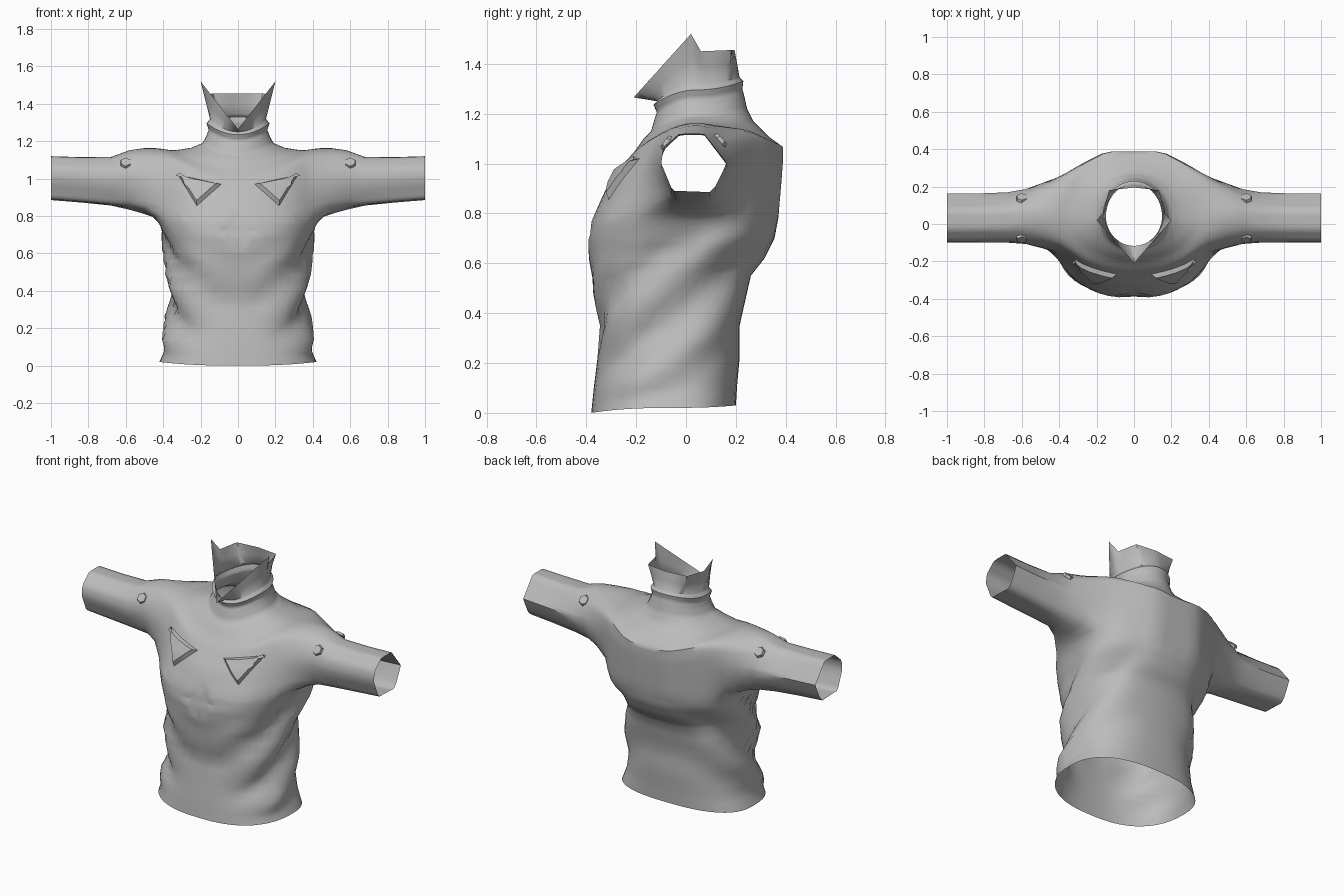
import bpy, bmesh, math
from mathutils import Vector

if "Cube" in bpy.data.objects:
    bpy.data.objects.remove(bpy.data.objects["Cube"])

grey = bpy.data.materials.new("light_grey_cloth")
grey.diffuse_color = (0.5, 0.5, 0.5, 1)
grey.use_nodes = True
grey.node_tree.nodes["Principled BSDF"].inputs["Base Color"].default_value = grey.diffuse_color
N, K, SUB = 48, 4, 3          # columns, armhole half width in columns, row steps

# body rows: side z, front z, back z, half width, front y, back y
ROWS = [
    (.02, 0, .03, .42, -.38, .20), (.10, .10, .11, .385, -.37, .205),
    (.22, .22, .22, .36, -.355, .215), (.35, .35, .35, .352, -.345, .215),
    (.56, .54, .55, .36, -.375, .26), (.65, .62, .62, .375, -.39, .315),
    (.72, .69, .70, .405, -.395, .355), (.80, .77, .78, .45, -.38, .37),
    (1.0, .90, .93, .45, -.32, .383), (1.09, .95, 1.0, .45, -.285, .388),
    (1.165, 1.0, 1.06, .43, -.25, .388), (1.15, 1.05, 1.11, .35, -.205, .33),
    (1.165, 1.10, 1.17, .25, -.17, .27), (1.19, 1.13, 1.22, .19, -.14, .245),
    (1.23, 1.175, 1.265, .168, -.127, .235), (1.262, 1.205, 1.3, .157, -.117, .226),
    (1.295, 1.235, 1.33, .168, -.13, .23), (1.32, 1.25, 1.345, .15, -.117, .215)]
ARM0, ARM1 = 7 * SUB, 10 * SUB
# upper back outline: fraction of half width, fraction of depth
BACK = [(0, 1), (.33, 1), (.67, .78), (.87, .62), (1, 0)]
# collar rim by angle: degrees from front to back, x, y, z
RIM = [(-90, 0, -.21, 1.265), (0, .2, .02, 1.52), (15, .165, .06, 1.45),
       (52, .135, .18, 1.455), (90, 0, .195, 1.455)]
# sleeve sections: x, y min, y max, z min, z max, facet blend
SLEEVE = [(.5, -.13, .22, .812, 1.165, 0), (.58, -.105, .185, .835, 1.15, .3),
          (.68, -.1, .17, .855, 1.115, .8), (.84, -.1, .165, .872, 1.115, 1),
          (1, -.1, .165, .885, 1.12, 1)]
CUFF = [(1, 0), (.3, 1), (-.45, 1), (-.95, .5), (-1, 0), (-.65, -.95), (.55, -1)]


def lerp(a, b, f):
    return tuple(p + (q - p) * f for p, q in zip(a, b))


def clamp(v):
    return min(1, max(0, v))


def bump(v, centre, width):
    return max(0, 1 - abs(v - centre) / width)


def polyline(table, u):
    for p, q in zip(table, table[1:]):
        if u <= q[0] + 1e-4:
            return lerp(p, q, (u - p[0]) / (q[0] - p[0]))[1:]
    return table[-1][1:]


def body_point(row, col):
    zs, zf, zb, hw, yf, yb = row
    e = .8 + .2 * clamp((zb - .75) / .25)                       # boxy waist, round shoulders
    w = clamp((zb - .66) / .14) * clamp((1.16 - zb) / .1)       # flat upper back
    t = 2 * math.pi * col / N
    c, s = math.cos(t), math.sin(t)
    yc = -.06 + .1 * clamp((zs - .4) / .5)
    x = hw * math.copysign(abs(c) ** e, c)
    depth = abs(s) ** e
    if s > 0:
        depth += w * (polyline(BACK, abs(x) / hw)[0] - depth)
    y = yc + ((yb - yc) if s > 0 else (yf - yc)) * depth
    z = zs + ((zb if s > 0 else zf) - zs) * s * s
    # diagonal drapery folds round the flanks
    v = z - .8 * (y + .07)
    side = clamp((abs(x) / hw - .35) / .4)
    if .06 < z < .8:
        k = (.11 * bump(v, .21, .13) + .11 * bump(v, .53, .12) - .06 * bump(v, .375, .05)
             - .05 * bump(v, .66, .05)) * side * min(1, (z - .06) / .06, (.8 - z) / .15)
        x, y = x * (1 + k), yc + (y - yc) * (1 + k * .6)
    # V shaped folds over the belly
    if s < 0 and .2 < z < .8:
        y -= .014 * bump(z, .40 + .75 * abs(x), .09) * min(1, abs(x) / .08)
        y += .012 * bump(z, .27 + .75 * abs(x), .08) * min(1, abs(x) / .08)
    return Vector((x, y, z))


def rim_point(col):
    t = 2 * math.pi * col / N
    x, y, z = polyline(RIM, math.degrees(math.asin(max(-1, min(1, math.sin(t))))))
    return Vector((math.copysign(x, math.cos(t)), y, z))


def cuff_radius(a):
    """Distance from the centre to the faceted cuff outline in direction a."""
    dx, dy = math.cos(a), math.sin(a)
    best = 9
    for (ax, ay), (bx, by) in zip(CUFF, CUFF[1:] + CUFF[:1]):
        ex, ey = bx - ax, by - ay
        d = dx * ey - dy * ex
        if d > 1e-6:
            best = min(best, (ax * ey - ay * ex) / d)
    return best


def cut_panel(bm, poly, width, depth):
    """Cut a convex x-z outline (anticlockwise) into the chest and sink or raise it."""
    xs, zs = [p[0] for p in poly], [p[1] for p in poly]
    edges = list(zip(poly, poly[1:] + poly[:1]))

    def near(f):
        return f.calc_center_median().y < -.08 and any(
            min(xs) - .02 < v.co.x < max(xs) + .02 and min(zs) - .02 < v.co.z < max(zs) + .02
            for v in f.verts)
    for (ax, az), (bx, bz) in edges:
        fs = [f for f in bm.faces if near(f)]
        geom = fs + list({e for f in fs for e in f.edges}) + list({v for f in fs for v in f.verts})
        bmesh.ops.bisect_plane(bm, geom=geom, dist=1e-5, plane_co=(ax, 0, az),
                               plane_no=(bz - az, 0, ax - bx))
    inside = []
    for f in bm.faces:
        c = f.calc_center_median()
        if c.y < -.08 and all((b[0] - a[0]) * (c.z - a[1]) - (b[1] - a[1]) * (c.x - a[0]) > 0
                              for a, b in edges):
            inside.append(f)
    bm.normal_update()
    bmesh.ops.inset_region(bm, faces=inside, thickness=width, depth=depth, use_even_offset=True)


def finish(name, bm, angle=50):
    me = bpy.data.meshes.new(name)
    bm.to_mesh(me)
    bm.free()
    me.materials.append(grey)
    ob = bpy.data.objects.new(name, me)
    bpy.context.collection.objects.link(ob)
    bpy.ops.object.select_all(action='DESELECT')
    ob.select_set(True)
    bpy.context.view_layer.objects.active = ob
    bpy.ops.object.shade_smooth_by_angle(angle=math.radians(angle))


# torso and neck
bm = bmesh.new()
rows = [lerp(a, b, i / SUB) for a, b in zip(ROWS, ROWS[1:]) for i in range(SUB)] + [ROWS[-1]]
grid = [[bm.verts.new(body_point(r, c)) for c in range(N)] for r in rows]
# pointed collar
base = [v.co.copy() for v in grid[-1]]
for f in (.5, 1):
    grid.append([bm.verts.new(base[c].lerp(rim_point(c), f)) for c in range(N)])
for r in range(len(grid) - 1):
    for c in range(N):
        in_arm = ARM0 <= r < ARM1 and any((c - m + K) % N < 2 * K for m in (0, N // 2))
        if not in_arm:
            d = (c + 1) % N
            bm.faces.new((grid[r][c], grid[r][d], grid[r + 1][d], grid[r + 1][c]))
loose = [v for v in bm.verts if not v.link_faces]

# sleeves grown from the armholes
for mid, sx in ((0, 1), (N // 2, -1)):
    loop = [(ARM0, c) for c in range(-K, K)] + [(r, K) for r in range(ARM0, ARM1)]
    loop += [(ARM1, c) for c in range(K, -K, -1)] + [(r, -K) for r in range(ARM1, ARM0, -1)]
    prev = [grid[r][(mid + sx * c) % N] for r, c in loop]
    ys, zs = [v.co.y for v in prev], [v.co.z for v in prev]
    cy, cz = (min(ys) + max(ys)) / 2, (min(zs) + max(zs)) / 2
    hy, hz = (max(ys) - min(ys)) / 2, (max(zs) - min(zs)) / 2
    angles = [math.atan2((v.co.z - cz) / hz, (v.co.y - cy) / hy) for v in prev]
    for x, y0, y1, z0, z1, facet in SLEEVE:
        ring = []
        for a in angles:
            r = 1.02 + (cuff_radius(a) - 1.02) * facet
            ring.append(bm.verts.new((sx * x, (y0 + y1) / 2 + (y1 - y0) / 2 * r * math.cos(a),
                                      (z0 + z1) / 2 + (z1 - z0) / 2 * r * math.sin(a))))
        for i in range(len(ring)):
            j = (i + 1) % len(ring)
            bm.faces.new((prev[i], prev[j], ring[j], ring[i]))
        prev = ring
bmesh.ops.delete(bm, geom=loose, context='VERTS')
bmesh.ops.recalc_face_normals(bm, faces=bm.faces)

# ease the armhole joins
for _ in range(3):
    bmesh.ops.smooth_vert(bm, verts=[v for v in bm.verts if .3 < abs(v.co.x) < .56
                                     and v.co.z > .72 and not v.is_boundary],
                          factor=.4, use_axis_x=True, use_axis_y=True, use_axis_z=True)

# sunken chest pockets and raised breast diamond
cut_panel(bm, [(.09, .97), (.22, .855), (.32, 1.02)], .014, -.022)
cut_panel(bm, [(-.32, 1.02), (-.22, .855), (-.09, .97)], .014, -.022)
cut_panel(bm, [(0, .60), (.11, .72), (0, .85), (-.11, .72)], .03, .01)
finish("shirt", bm)

# flat sleeve studs, front and back
for sx in (1, -1):
    for tag, y, z in (("front", -.08, 1.085), ("back", .14, 1.095)):
        bm = bmesh.new()
        bmesh.ops.create_cone(bm, cap_ends=True, segments=6, radius1=.034, radius2=.028, depth=.016)
        out = Vector((0, y - .035, z - 1.0)).normalized()
        bm.transform(out.to_track_quat('Z', 'Y').to_matrix().to_4x4())
        bmesh.ops.translate(bm, verts=bm.verts, vec=(sx * .6, y, z))
        finish(f"{tag}_stud_{'left' if sx > 0 else 'right'}", bm, 20)
